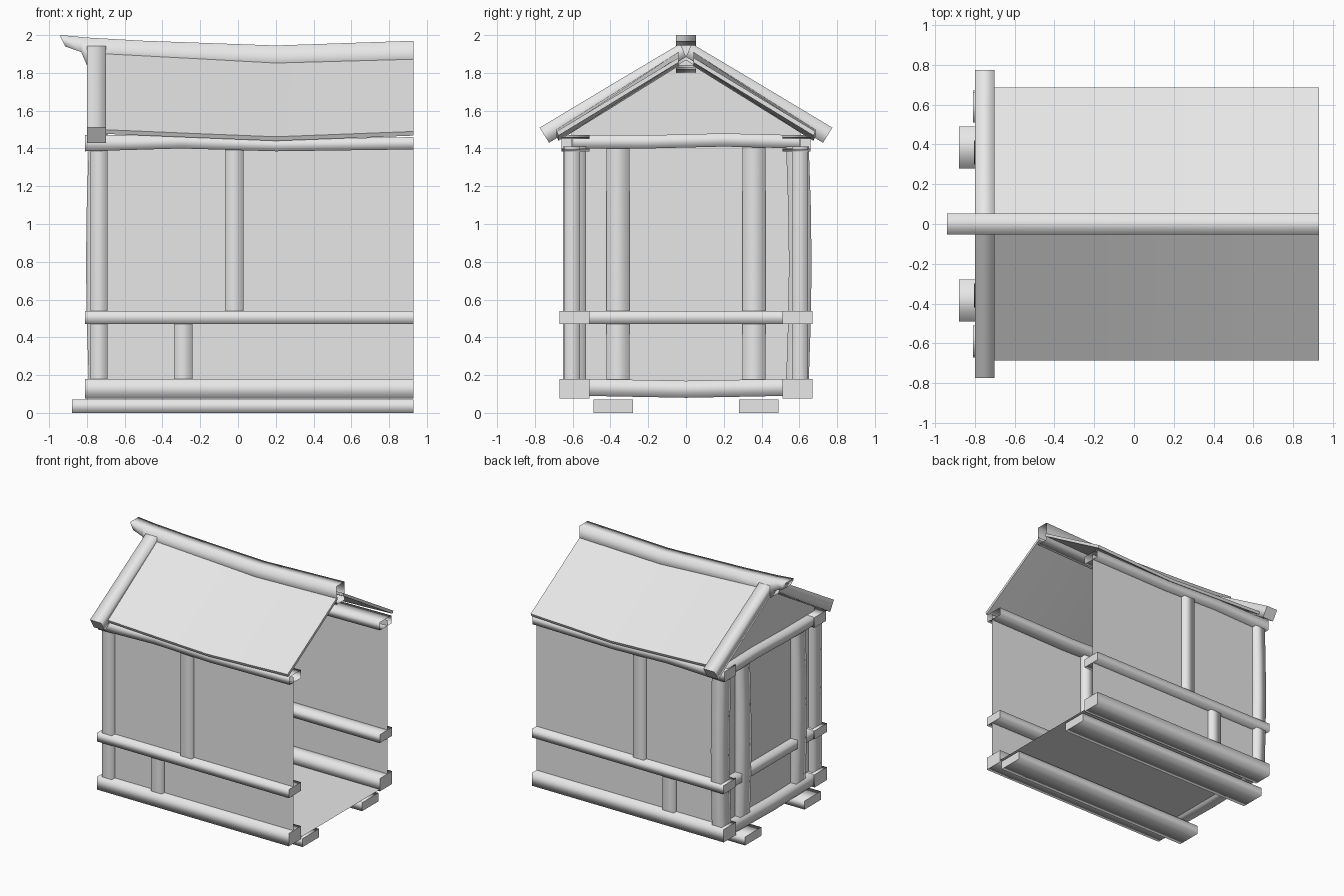
import bpy, bmesh
from mathutils import Vector

if "Cube" in bpy.data.objects:
    bpy.data.objects.remove(bpy.data.objects["Cube"])

grey = bpy.data.materials.new("plain grey")
grey.diffuse_color = (0.8, 0.8, 0.8, 1)
grey.use_nodes = True
grey.node_tree.nodes["Principled BSDF"].inputs["Base Color"].default_value = grey.diffuse_color


def finish(name, bm):
    bmesh.ops.recalc_face_normals(bm, faces=bm.faces)
    mesh = bpy.data.meshes.new(name)
    bm.to_mesh(mesh)
    bm.free()
    mesh.materials.append(grey)
    obj = bpy.data.objects.new(name, mesh)
    bpy.context.collection.objects.link(obj)
    return obj


def loft(name, sections, caps=(True, True), smooth=True):
    """Join four-cornered sections; long sides smooth, ends crisp."""
    bm = bmesh.new()
    rings = [[bm.verts.new(p) for p in s] for s in sections]
    for a, b in zip(rings, rings[1:]):
        for i in range(4):
            j = (i + 1) % 4
            bm.faces.new((a[i], a[j], b[j], b[i])).smooth = smooth
    for ring, cap in zip((rings[0], rings[-1]), caps):
        if cap:
            face = bm.faces.new(ring)
            for e in face.edges:
                e.smooth = False
    return finish(name, bm)


def beam_x(name, stations, y0, y1, caps=(True, True)):
    """Beam along x; stations are (x, bottom, top)."""
    return loft(name, [[(x, y0, b), (x, y1, b), (x, y1, t), (x, y0, t)]
                       for x, b, t in stations], caps)


def beam_y(name, x0, x1, stations):
    """Beam along y; stations are (y, bottom, top)."""
    return loft(name, [[(x0, y, b), (x1, y, b), (x1, y, t), (x0, y, t)]
                       for y, b, t in stations])


def post(name, x0, x1, y0, y1, z0, z1, bow=(0, 0)):
    """Upright, optionally bowed at mid height."""
    secs = []
    for f, k in ((0, 0), (0.25, 0.7), (0.5, 1), (0.75, 0.7), (1, 0)):
        z, dx, dy = z0 + (z1 - z0) * f, bow[0] * k, bow[1] * k
        secs.append([(x0 + dx, y0 + dy, z), (x1 + dx, y0 + dy, z),
                     (x1 + dx, y1 + dy, z), (x0 + dx, y1 + dy, z)])
    return loft(name, secs)


def sheet(name, points):
    bm = bmesh.new()
    bm.faces.new([bm.verts.new(p) for p in points])
    return finish(name, bm)


END = 0.93

# Floor and gable wall
sheet("floor", [(-0.75, -0.61, 0.09), (END, -0.61, 0.09),
                (END, 0.61, 0.09), (-0.75, 0.61, 0.09)])
sheet("gable_wall", [(-0.74, -0.61, 0.09), (-0.74, 0.61, 0.09), (-0.74, 0.61, 1.5),
                     (-0.74, 0, 1.87), (-0.74, -0.61, 1.5)])

for s, side in ((-1, "front"), (1, "back")):
    # Long walls
    sheet(side + "_wall", [(-0.75, s * 0.61, 0.09), (END, s * 0.61, 0.09),
                           (END, s * 0.61, 1.44), (-0.75, s * 0.61, 1.44)])

    # Ground runners and horizontal wall beams
    beam_x(side + "_runner", [(-0.88, 0, 0.07), (END, 0, 0.07)],
           s * 0.28, s * 0.49)
    beam_x(side + "_sill_beam", [(-0.81, 0.075, 0.18), (END, 0.075, 0.18)],
           s * 0.51, s * 0.67)
    beam_x(side + "_middle_beam", [(-0.81, 0.47, 0.54), (END, 0.47, 0.54)],
           s * 0.51, s * 0.67)
    beam_x(side + "_eave_beam",
           [(-0.81, 1.385, 1.47), (-0.3, 1.40, 1.47), (0.2, 1.385, 1.45), (END, 1.395, 1.46)],
           s * 0.51, s * 0.66, (True, False))

    # Uprights
    post(side + "_corner_post", -0.78, -0.69, s * 0.53, s * 0.65, 0.17, 1.41,
         (0, 0.015 if s > 0 else 0))
    post(side + "_upper_post", -0.07, 0.03, s * 0.56, s * 0.645, 0.53, 1.41)
    post(side + "_lower_post", -0.34, -0.24, s * 0.56, s * 0.645, 0.17, 0.48)
    post(side + "_gable_post", -0.79, -0.70, s * 0.30, s * 0.42, 0.17, 1.42, (-0.015, 0))

    # Sagging roof slope: (x, height at ridge, height at eave)
    roof = [(-0.72, 1.91, 1.50), (-0.25, 1.885, 1.48), (0.2, 1.86, 1.462), (END, 1.88, 1.49)]
    panel = loft(side + "_roof_slope",
                 [[(x, s * 0.04, r), (x, s * 0.685, e),
                   (x, s * 0.675, e - 0.022), (x, s * 0.04, r - 0.025)]
                  for x, r, e in roof], smooth=False)
    for p in panel.data.polygons:
        p.use_smooth = True
    for e in panel.data.edges:          # crisp edges along the slope
        a, b = (panel.data.vertices[i].co for i in e.vertices)
        if abs(a.x - b.x) > 0.1:
            e.use_edge_sharp = True

    # Verge board over the gable end
    tops = [(0.03, 1.955, 0.0, 1.885), (0.4, 1.735, 0.36, 1.655), (0.775, 1.51, 0.725, 1.43)]
    loft(side + "_verge_board",
         [[(-0.80, s * yt, zt), (-0.70, s * yt, zt), (-0.70, s * yb, zb), (-0.80, s * yb, zb)]
          for yt, zt, yb, zb in tops])

# Cross beams of the gable end
beam_y("gable_sill_beam", -0.80, -0.69, [(-0.52, 0.09, 0.18), (0, 0.08, 0.17), (0.52, 0.09, 0.18)])
beam_y("gable_middle_beam", -0.80, -0.69, [(-0.52, 0.47, 0.54), (0.52, 0.47, 0.54)])
beam_y("gable_tie_beam", -0.80, -0.69, [(-0.6, 1.40, 1.47), (-0.2, 1.40, 1.47),
                                       (0.2, 1.41, 1.48), (0.6, 1.40, 1.47)])

# Ridge beam with a projecting, upswept nose
beam_x("ridge_beam",
       [(-0.94, 1.99, 2.0), (-0.915, 1.94, 1.998), (-0.83, 1.91, 1.99), (-0.80, 1.84, 1.987),
        (-0.5, 1.83, 1.97), (0.2, 1.80, 1.945), (END, 1.82, 1.97)],
       -0.053, 0.053, (True, False))
